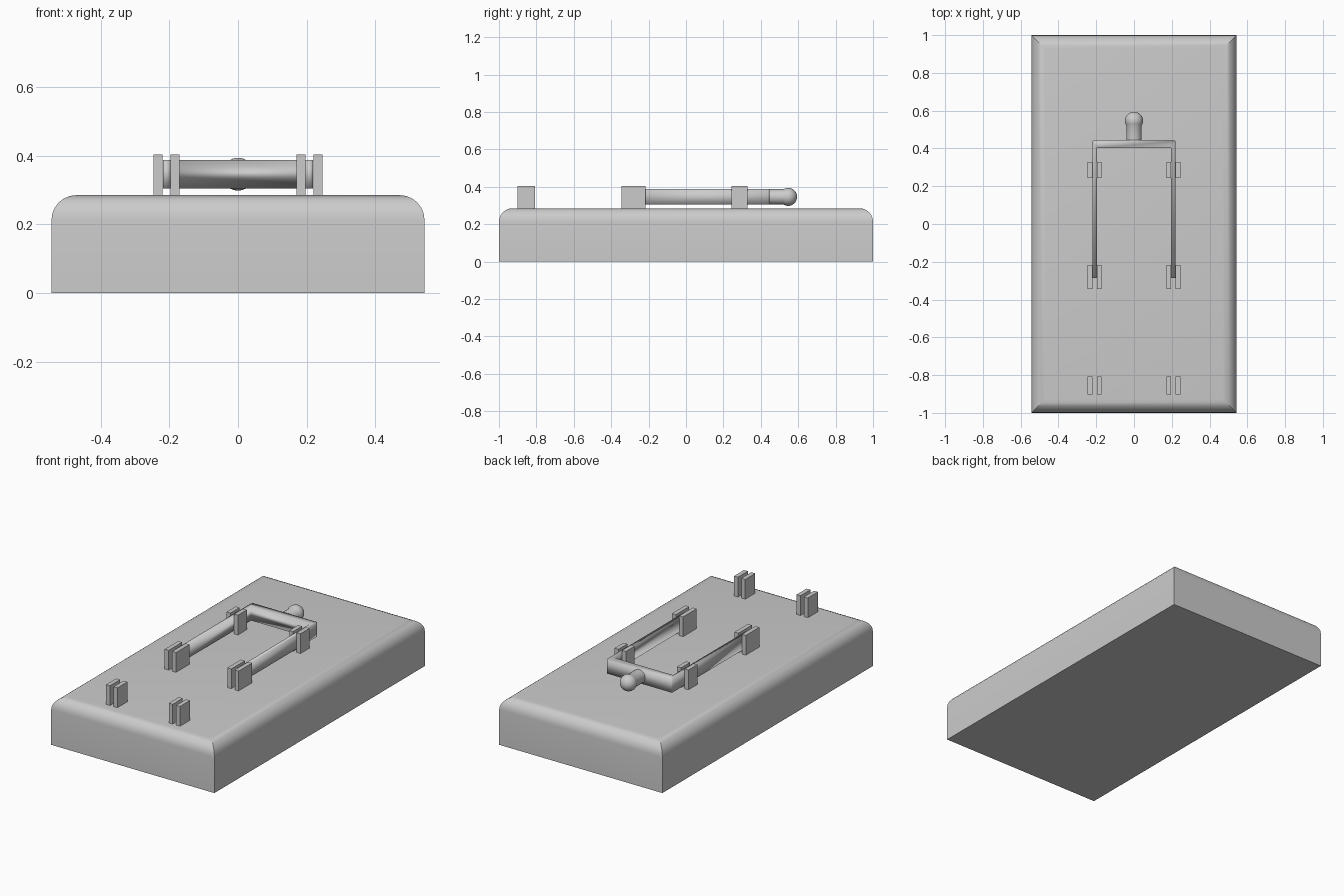
import bpy, bmesh, math

if "Cube" in bpy.data.objects:
    bpy.data.objects.remove(bpy.data.objects["Cube"])


def finish(name, bm, smooth_angle=None, smooth=False):
    bmesh.ops.recalc_face_normals(bm, faces=bm.faces[:])
    me = bpy.data.meshes.new(name)
    bm.to_mesh(me)
    bm.free()
    ob = bpy.data.objects.new(name, me)
    bpy.context.collection.objects.link(ob)
    if smooth:
        for p in me.polygons:
            p.use_smooth = True
    if smooth_angle:
        bpy.ops.object.select_all(action='DESELECT')
        ob.select_set(True)
        bpy.context.view_layer.objects.active = ob
        bpy.ops.object.shade_smooth_by_angle(angle=math.radians(smooth_angle))
    return ob


def box(bm, x0, x1, y0, y1, z0, z1):
    vs = bmesh.ops.create_cube(bm, size=1)['verts']
    for v in vs:
        v.co.x = x1 if v.co.x > 0 else x0
        v.co.y = y1 if v.co.y > 0 else y0
        v.co.z = z1 if v.co.z > 0 else z0


# Base board: stacked rectangles, rounded top edge with mitred corners
HX, HY, TOP, R, N = 0.543, 1.0, 0.285, 0.072, 6
bm = bmesh.new()
levels = [(0, 0)]
for i in range(N + 1):
    a = math.pi / 2 * i / N
    levels.append((R * (1 - math.cos(a)), TOP - R + R * math.sin(a)))
rings = []
for inset, z in levels:
    x, y = HX - inset, HY - inset
    rings.append([bm.verts.new(c) for c in
                  ((-x, -y, z), (x, -y, z), (x, y, z), (-x, y, z))])
for lo, hi in zip(rings, rings[1:]):
    for k in range(4):
        j = (k + 1) % 4
        bm.faces.new((lo[k], lo[j], hi[j], hi[k]))
bm.faces.new(rings[0])
bm.faces.new(rings[-1])
finish("base", bm, smooth_angle=30)

# Contact clips: a pair of upright plates on each side
for name, y0, y1 in (("front_clip", -0.902, -0.807),
                     ("hinge_clip", -0.345, -0.217),
                     ("rear_clip", 0.243, 0.328)):
    bm = bmesh.new()
    for s in (-1, 1):
        for a, b in ((0.171, 0.197), (0.220, 0.246)):
            box(bm, min(s * a, s * b), max(s * a, s * b),
                y0, y1, TOP - 0.005, 0.404)
    finish(name, bm)

# Swinging blade frame: U outline with clipped outer corners, extruded upward
half = [(0.195, 0.402), (0.197, -0.287), (0.219, -0.287),
        (0.219, 0.438), (0.212, 0.446)]
outline = half + [(-x, y) for x, y in reversed(half)]
bm = bmesh.new()
low = [bm.verts.new((x, y, 0.305)) for x, y in outline]
high = [bm.verts.new((x, y, 0.388)) for x, y in outline]
n = len(outline)
for k in range(n):
    j = (k + 1) % n
    bm.faces.new((low[k], low[j], high[j], high[k]))
# Caps as quads: two arms plus the crossbar
for ring in (low, high):
    for idx in ((0, 1, 2, 3), (9, 8, 7, 6), (0, 3, 4, 5, 6, 9)):
        bm.faces.new([ring[i] for i in idx])
finish("blade_frame", bm, smooth=True)

# Handle: neck and ball knob, lathed around the y axis
ZC, YB, RB, RN = 0.346, 0.546, 0.048, 0.041
prof = [(0.0, 0.44), (RN, 0.44)]
start = math.pi - math.asin(RN / RB)
for i in range(11):
    a = start * (1 - i / 10)
    prof.append((RB * math.sin(a), YB + RB * math.cos(a)))
bm = bmesh.new()
pv = [bm.verts.new((r, y, ZC)) for r, y in prof]
edges = [bm.edges.new(p) for p in zip(pv, pv[1:])]
bmesh.ops.spin(bm, geom=pv + edges, cent=(0, 0, ZC), axis=(0, 1, 0),
               angle=2 * math.pi, steps=24)
bmesh.ops.remove_doubles(bm, verts=bm.verts[:], dist=1e-5)
finish("handle", bm, smooth_angle=35)
